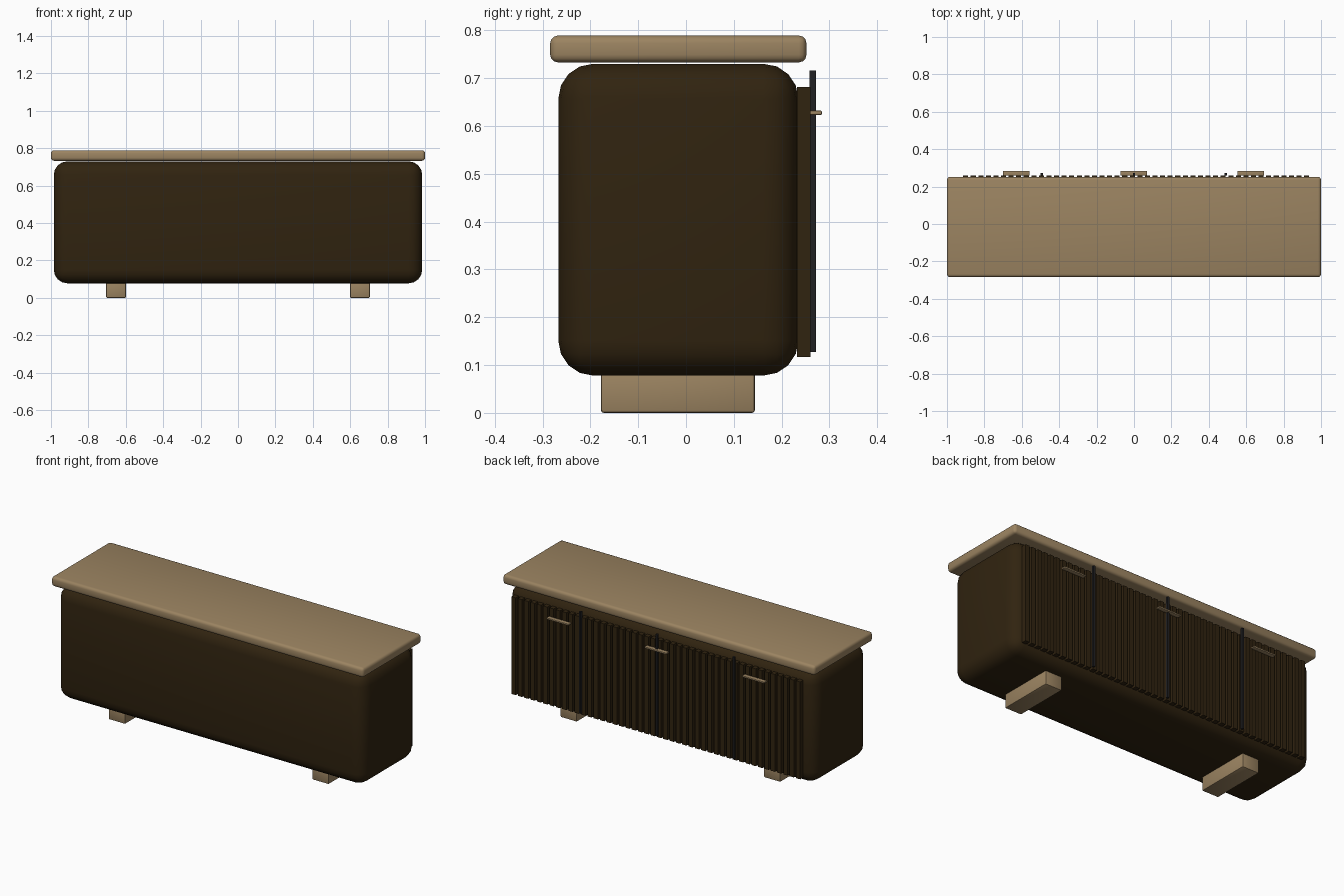
import bpy

cube = bpy.data.objects.get("Cube")
if cube:
    bpy.data.objects.remove(cube, do_unlink=True)


def material(name, color):
    m = bpy.data.materials.new(name)
    m.use_nodes = True
    m.diffuse_color = (*color, 1)
    m.node_tree.nodes["Principled BSDF"].inputs["Base Color"].default_value = (*color, 1)
    return m


oak = material("light oak", (0.33, 0.23, 0.12))
walnut = material("dark walnut", (0.03, 0.017, 0.005))
metal = material("dark metal", (0.015, 0.015, 0.017))


def box(name, mat, x, y, z, bevel=0, segments=3):
    """Box from (low, high) spans on each axis, with optional rounded edges."""
    spans = (x, y, z)
    bpy.ops.mesh.primitive_cube_add(size=1, location=[(a + b) / 2 for a, b in spans])
    ob = bpy.context.object
    ob.name = name
    ob.scale = [b - a for a, b in spans]
    bpy.ops.object.transform_apply(location=False, rotation=False, scale=True)
    ob.data.materials.append(mat)
    if bevel:
        mod = ob.modifiers.new("rounding", "BEVEL")
        mod.width = bevel
        mod.segments = segments
        bpy.ops.object.modifier_apply(modifier=mod.name)
        bpy.ops.object.shade_smooth_by_angle()
    return ob


# Rounded cabinet and overhanging top
box("cabinet_body", walnut, (-0.985, 0.985), (-0.267, 0.235), (0.078, 0.73), 0.073, 4)
box("table_top", oak, (-1, 1), (-0.284, 0.252), (0.733, 0.789), 0.016)

# Two runner feet
for side, cx in (("right", -0.652), ("left", 0.652)):
    box(f"{side}_foot", oak, (cx - 0.053, cx + 0.053), (-0.178, 0.144), (0, 0.09), 0.006, 2)

# Row of vertical slats along the back
count, first, step = 46, -0.9, 0.0405
for i in range(count):
    cx = first + i * step
    box(f"slat_{i + 1}", walnut, (cx - 0.0135, cx + 0.0135), (0.232, 0.26), (0.117, 0.681))

# Door dividers
for i, cx in enumerate((-0.493, 0, 0.49)):
    box(f"door_divider_{i + 1}", metal, (cx - 0.006, cx + 0.006), (0.258, 0.272), (0.127, 0.716))

# Door handles
for i, cx in enumerate((-0.629, -0.002, 0.625)):
    box(f"door_handle_{i + 1}", oak, (cx - 0.071, cx + 0.071), (0.259, 0.284), (0.623, 0.632), 0.002, 2)
